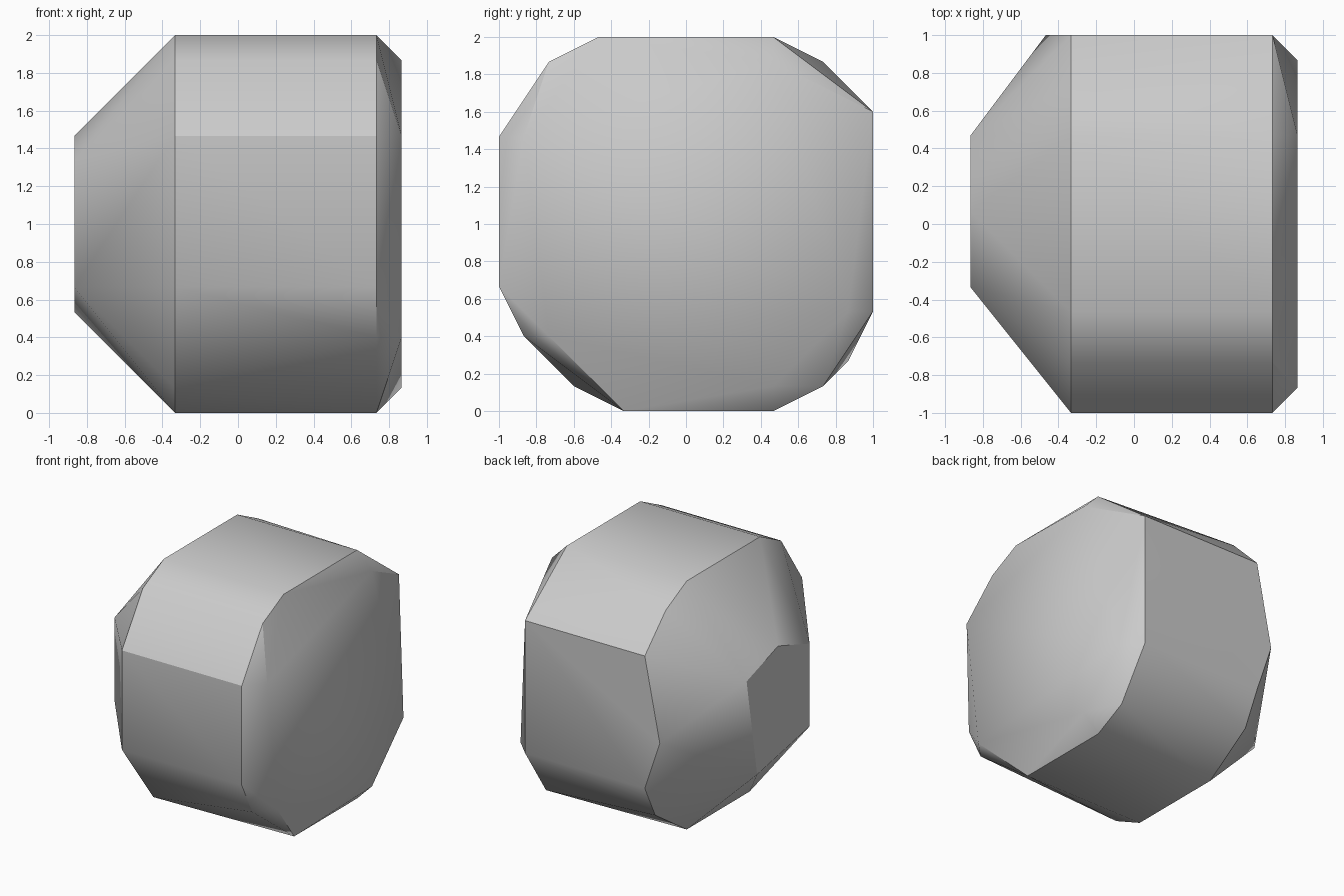
import bpy
import bmesh
from math import radians
from mathutils import Vector

default_cube = bpy.data.objects.get("Cube")
if default_cube:
    bpy.data.objects.remove(default_cube, do_unlink=True)

# All corners lie on a regular grid
UNIT = 2 / 15
WIDTH, DEPTH = 13, 15


def make_material(name, color):
    material = bpy.data.materials.new(name)
    material.use_nodes = True
    material.diffuse_color = color
    shader = material.node_tree.nodes["Principled BSDF"]
    shader.inputs["Base Color"].default_value = color
    return material


def make_hull(name, sections, material):
    """Wrap a convex faceted skin around (y, z) outlines at each x station."""
    mesh = bpy.data.meshes.new(name)
    bm = bmesh.new()
    for x, outline in sections:
        for y, z in outline:
            corner = Vector((x - WIDTH / 2, y - DEPTH / 2, z))
            bm.verts.new(corner * UNIT)
    hull = bmesh.ops.convex_hull(bm, input=bm.verts)
    leftovers = {item for key in ("geom_interior", "geom_unused")
                 for item in hull[key] if isinstance(item, bmesh.types.BMVert)}
    bmesh.ops.delete(bm, geom=list(leftovers), context="VERTS")
    # Merge the coplanar triangles into clean flat facets
    bmesh.ops.dissolve_limit(bm, angle_limit=radians(0.2),
                             verts=bm.verts, edges=bm.edges)
    bmesh.ops.recalc_face_normals(bm, faces=bm.faces)
    bm.to_mesh(mesh)
    bm.free()
    mesh.materials.append(material)
    part = bpy.data.objects.new(name, mesh)
    bpy.context.collection.objects.link(part)
    return part


# Main barrel outline, shared by both of its ends
barrel = [(4, 15), (11, 15), (15, 12), (15, 4), (11, 0),
          (5, 0), (0, 5), (0, 11), (2, 14)]

# Tapered nose, side ridge, barrel ends, shallow bevelled cap
nose = [(11, 10), (8, 11), (5, 10), (5, 5), (10, 4)]
ridge = [(15, 7)]
barrel_inner = barrel + [(13, 14), (14, 2), (3, 1)]
barrel_outer = barrel + [(13, 1), (1, 3)]
cap = [(1, 11), (11, 14), (14, 4), (11, 1), (2, 3)]

stone_gray = make_material("stone_gray", (0.6, 0.6, 0.6, 1))
body = make_hull("faceted_body",
                 [(0, nose), (3, ridge), (4, barrel_inner),
                  (12, barrel_outer), (WIDTH, cap)], stone_gray)

# Smooth the gentle bevels and keep the strong edges sharp
bpy.ops.object.select_all(action="DESELECT")
body.select_set(True)
bpy.context.view_layer.objects.active = body
bpy.ops.object.shade_smooth_by_angle(angle=radians(30))
